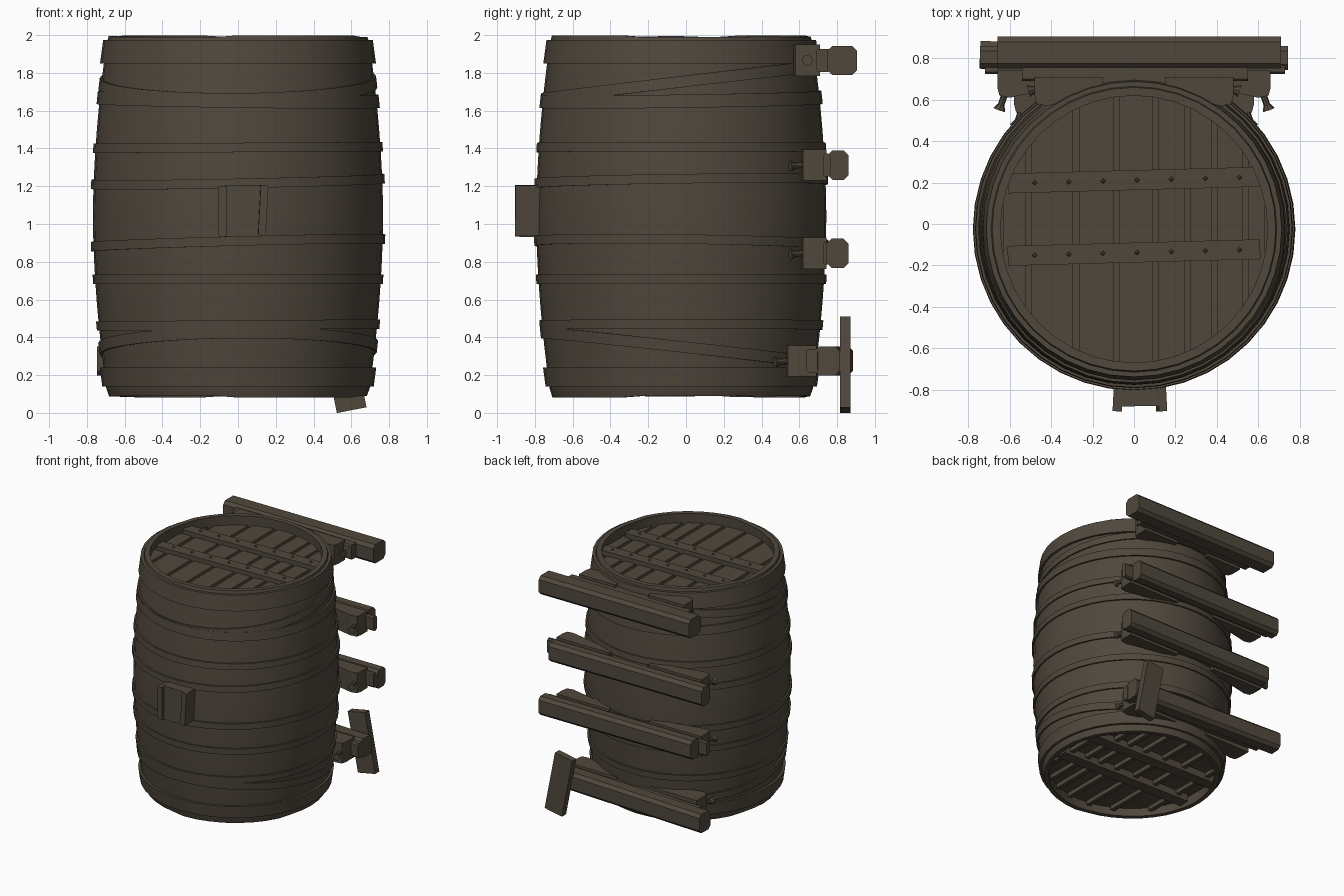
import bpy, bmesh, math, random
from mathutils import Matrix, Vector

if "Cube" in bpy.data.objects:
    bpy.data.objects.remove(bpy.data.objects["Cube"])
random.seed(4)

wood = bpy.data.materials.new("dark_brown_wood")
wood.diffuse_color = (0.080, 0.064, 0.046, 1)
wood.use_nodes = True
wood.node_tree.nodes["Principled BSDF"].inputs["Base Color"].default_value = wood.diffuse_color
CY = -0.025            # barrel centre in y
N = 40                 # sides of the barrel


def finish(name, bm, smooth=None):
    bmesh.ops.recalc_face_normals(bm, faces=bm.faces)
    me = bpy.data.meshes.new(name)
    bm.to_mesh(me)
    bm.free()
    me.materials.append(wood)
    if smooth:
        for p in me.polygons:
            p.use_smooth = True
        me.set_sharp_from_angle(angle=math.radians(smooth))
    ob = bpy.data.objects.new(name, me)
    bpy.context.collection.objects.link(ob)
    return ob


def add_prism(bm, pts, z0, z1):
    lo = [bm.verts.new((x, y, z0)) for x, y in pts]
    hi = [bm.verts.new((x, y, z1)) for x, y in pts]
    bm.faces.new(lo)
    bm.faces.new(hi)
    for i in range(len(pts)):
        j = (i + 1) % len(pts)
        bm.faces.new((lo[i], lo[j], hi[j], hi[i]))


def block(name, x0, x1, y0, y1, z0, z1, bevel=0.0, rot=(0, 0, 0)):
    bm = bmesh.new()
    bmesh.ops.create_cube(bm, size=1)
    bmesh.ops.scale(bm, vec=(x1 - x0, y1 - y0, z1 - z0), verts=bm.verts)
    if bevel:   # chamfer only the edges running along x
        ed = [e for e in bm.edges if abs(e.verts[0].co.x - e.verts[1].co.x) > 0.01]
        bmesh.ops.bevel(bm, geom=ed, offset=bevel, segments=1, affect='EDGES')
    ob = finish(name, bm)
    ob.location = ((x0 + x1) / 2, (y0 + y1) / 2, (z0 + z1) / 2)
    ob.rotation_euler = [math.radians(a) for a in rot]
    return ob


def radius(z):
    t = abs(z - 1.04) / 0.96
    return 0.768 - 0.078 * t ** 1.8


def ring(name, rows, smooth=40):
    """Closed ring: rows are functions of the angle giving (radius, z)."""
    bm = bmesh.new()
    grid = []
    for i in range(N):
        a = 2 * math.pi * i / N
        col = []
        for f in rows:
            r, z = f(a, i)
            col.append(bm.verts.new((r * math.cos(a), CY + r * math.sin(a), z)))
        grid.append(col)
    m = len(rows)
    for i in range(N):
        for k in range(m):
            a, b = grid[i], grid[(i + 1) % N]
            bm.faces.new((a[k], b[k], b[(k + 1) % m], a[(k + 1) % m]))
    return finish(name, bm, smooth)


# Barrel wall with slightly uneven stave ends
ends = [random.uniform(-0.012, 0.0) for _ in range(N)]
top = lambda r: (lambda a, i: (r, 2.0 + ends[i // 2]))
low = lambda r: (lambda a, i: (r, 0.08 - ends[i // 2]))
rows = [low(0.645), low(0.682)]
for k in range(17):
    z = 0.13 + k * 1.82 / 16
    rows.append(lambda a, i, z=z: (radius(z), z))
rows += [top(0.685), top(0.645),
         lambda a, i: (0.65, 1.85), lambda a, i: (0.65, 0.24)]
ring("barrel_wall", rows)

# Hoops: centre height, width, slope in x, slope in y, thickness
hoops = [(1.912, .125, 0, 0, .020), (1.748, .06, .005, .085, .012),
         (1.66, .07, -.01, .01, .014), (1.405, .05, .004, 0, .012),
         (1.225, .05, .015, .01, .013), (.90, .05, .02, -.01, .013),
         (.708, .05, 0, 0, .012), (.465, .05, .005, 0, .013),
         (.345, .06, .005, -.08, .013), (.19, .10, 0, 0, .020)]
for n, (z0, w, sx, sy, th) in enumerate(hoops):
    def row(dz, out):
        def f(a, i):
            z = z0 + dz + sx * math.cos(a) + sy * math.sin(a)
            return radius(z) + out, z
        return f
    ring(f"hoop_{n + 1}", [row(-w / 2, -.02), row(-w / 2, th), row(w / 2, th), row(w / 2, -.02)])


# Round ends: planks with gaps over a backing disc
R = 0.652
gaps = [-.51, -.28, -.085, .105, .26, .388, .54]


def plank_end(name, z0, z1, zb0, zb1):
    bm = bmesh.new()
    xs = [-R + .005] + gaps + [R - .005]
    for a, b in zip(xs, xs[1:]):
        a, b = a + .014, b - .014
        px = [a + (b - a) * k / 3 for k in range(4)]
        py = [math.sqrt(max(R * R - x * x, 0)) for x in px]
        add_prism(bm, [(x, CY - y) for x, y in zip(px, py)] +
                  [(x, CY + y) for x, y in reversed(list(zip(px, py)))], z0, z1)
    add_prism(bm, [(R * math.cos(t * math.pi / 16), CY + R * math.sin(t * math.pi / 16))
                   for t in range(32)], zb0, zb1)
    finish(name, bm)


plank_end("lid_planks", 1.895, 1.92, 1.86, 1.88)
plank_end("base_planks", 0.16, 0.185, 0.20, 0.22)

# Crossbars with studs on the lid, and bars and strips under the base
for n, y in enumerate((.212, -.138)):
    block(f"lid_crossbar_{n + 1}", -.61, .61, y - .048, y + .048, 1.91, 1.955, rot=(0, 0, 1.5))
    block(f"base_crossbar_{n + 1}", -.61, .61, y - .048, y + .048, .10, .165, rot=(0, 0, -1.5))
    bm = bmesh.new()
    for k in range(7):
        x = -.48 + k * .165
        bmesh.ops.create_cone(bm, cap_ends=True, segments=4, radius1=.014, radius2=.006, depth=.014,
                              matrix=Matrix.Translation((x, y + x * .026, 1.96)))
    finish(f"lid_studs_{n + 1}", bm)
for n, x in enumerate(gaps):
    h = math.sqrt(R * R - x * x) - .02
    block(f"base_strip_{n + 1}", x - .018, x + .018, CY - h, CY + h, .125, .165)

# Front bung box with side cheeks
block("bung_block", -.07, .125, -.88, -.74, .93, 1.205, rot=(0, 0, 1))
block("bung_cheek_left", -.10, -.055, -.905, -.76, .935, 1.20, rot=(0, 0, -3))
block("bung_cheek_right", .11, .15, -.905, -.76, .94, 1.205, rot=(0, 3, 3))

# Rear rack: beams, backing boards, cradle blocks and pegs
# z, beam y0, y1, half height, x0, x1, yaw, cradle x_in, x_out, y_in, y_mid, y_out
levels = [(1.866, .75, .905, .077, -.66, .71, 0, .15, .48, .57, .645, .71),
          (1.312, .75, .86, .078, -.745, .65, 0, .18, .66, .61, .70, .745),
          (.845, .745, .86, .077, -.645, .745, 0, .18, .66, .61, .70, .745),
          (.275, .715, .85, .077, -.745, .65, -2.9, .15, .58, .53, .63, .69)]
for n, (z, y0, y1, h, x0, x1, yaw, xi, xo, yi, ym, yo) in enumerate(levels):
    block(f"rack_beam_{n + 1}", x0, x1, y0, y1, z - h, z + h, .025, (0, 0, yaw))
    block(f"backing_board_{n + 1}", -xo - .06, xo + .07, yo - .02, y0 + .015,
          z - .06, z + .06, .01, (0, 0, yaw))
    for s, side in ((-1, "left"), (1, "right")):
        bm = bmesh.new()
        pts = [(xi, yo), (xi, ym), (xo - .06, yi), (xo - .01, yi + .01), (xo, yi + .05), (xo, yo)]
        add_prism(bm, [(s * x, y) for x, y in pts], z - .083, z + .083)
        add_prism(bm, [(-.16, ym + .01), (.16, ym + .01), (.16, yo), (-.16, yo)], z - .06, z + .06) if s > 0 else None
        finish(f"cradle_{side}_{n + 1}", bm)
        # flared peg poking out of the cradle
        bm = bmesh.new()
        d = Vector((s * .35, -1, -.1))
        if n == 0:
            d = Vector((s, -.3, 0))
        m = Matrix.Translation((s * (xo - .03), yi + (.09 if n == 0 else 0), z)) @ \
            d.to_track_quat('Z', 'Y').to_matrix().to_4x4()
        bmesh.ops.create_cone(bm, cap_ends=True, segments=8, radius1=.016, radius2=.016,
                              depth=.09, matrix=m)
        bmesh.ops.create_cone(bm, cap_ends=True, segments=8, radius1=.018, radius2=.030,
                              depth=.025, matrix=m @ Matrix.Translation((0, 0, .05)))
        finish(f"peg_{side}_{n + 1}", bm)

# Tilted plank nailed across the end of the lowest beam
block("tilted_plank", .475, .635, .815, .87, .01, .50, rot=(0, -11, 0))
